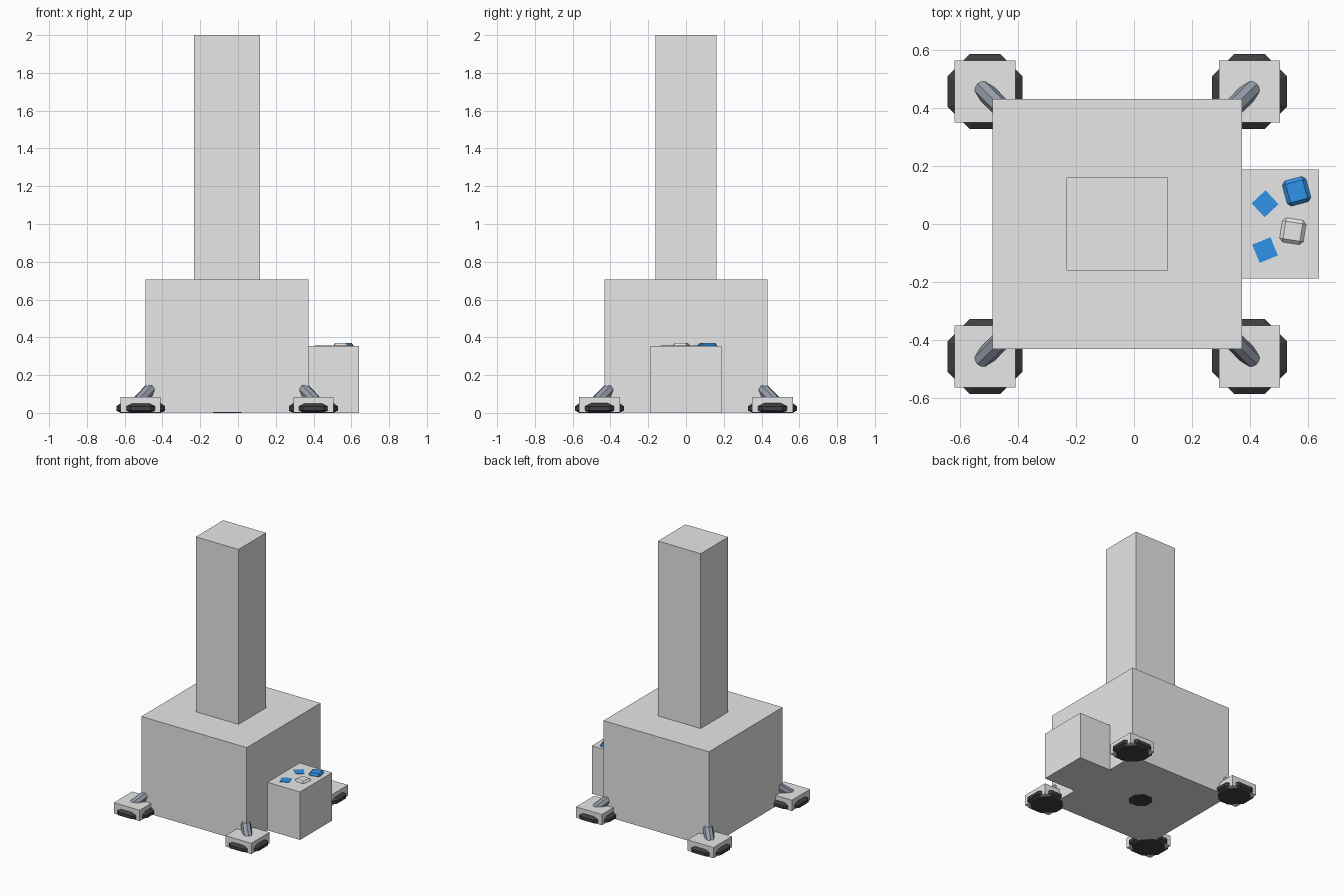
import bpy
import bmesh
from math import radians, pi
from mathutils import Vector

if "Cube" in bpy.data.objects:
    bpy.data.objects.remove(bpy.data.objects["Cube"])


def material(name, rgb):
    m = bpy.data.materials.new(name)
    m.use_nodes = True
    m.diffuse_color = (*rgb, 1)
    m.node_tree.nodes["Principled BSDF"].inputs["Base Color"].default_value = (*rgb, 1)
    return m


grey = material("light grey", (0.8, 0.8, 0.8))
blue = material("button blue", (0.03, 0.29, 0.8))
steel = material("blue steel", (0.3, 0.34, 0.4))
rubber = material("dark rubber", (0.05, 0.05, 0.055))
white = material("pale button", (0.85, 0.85, 0.85))


def finish(name, bm, mat, location=(0, 0, 0)):
    bmesh.ops.recalc_face_normals(bm, faces=bm.faces)
    mesh = bpy.data.meshes.new(name)
    bm.to_mesh(mesh)
    bm.free()
    mesh.materials.append(mat)
    ob = bpy.data.objects.new(name, mesh)
    ob.location = location
    bpy.context.collection.objects.link(ob)
    return ob


def box(name, mat, center, size, bottom, top, turn=0, bevel=0):
    bm = bmesh.new()
    bmesh.ops.create_cube(bm, size=1)
    bmesh.ops.scale(bm, vec=(size[0], size[1], top - bottom), verts=bm.verts)
    if bevel:
        bmesh.ops.bevel(bm, geom=bm.edges[:], offset=bevel, segments=1, affect='EDGES')
    ob = finish(name, bm, mat, (center[0], center[1], (bottom + top) / 2))
    ob.rotation_euler.z = radians(turn)
    return ob


def wheel(name, center, scale=1):
    """Flat eight-sided disc with chamfered rims."""
    bm = bmesh.new()
    rings = []
    for radius, z in ((0.115, 0), (0.14, 0.012), (0.14, 0.035), (0.11, 0.055)):
        ring = bmesh.ops.create_circle(bm, segments=8, radius=radius * scale)["verts"]
        bmesh.ops.rotate(bm, verts=ring, matrix=turn_half)
        bmesh.ops.translate(bm, verts=ring, vec=(0, 0, z))
        rings.append(ring)
    for low, high in zip(rings, rings[1:]):
        for i in range(8):
            j = (i + 1) % 8
            bm.faces.new((low[i], low[j], high[j], high[i]))
    bm.faces.new(rings[0])
    bm.faces.new(rings[-1])
    return finish(name, bm, rubber, center)


def strut(name, start, end, radius):
    axis = Vector(end) - Vector(start)
    bm = bmesh.new()
    bmesh.ops.create_cone(bm, cap_ends=True, segments=8, radius1=radius,
                          radius2=radius, depth=axis.length)
    ob = finish(name, bm, steel, (Vector(start) + Vector(end)) / 2)
    ob.rotation_euler = axis.to_track_quat('Z', 'Y').to_euler()
    return ob


from mathutils import Matrix
turn_half = Matrix.Rotation(pi / 8, 3, 'Z')
MID = -0.058

# Main masses
box("body", grey, (MID, 0), (0.863, 0.863), 0.002, 0.705)
box("column", grey, (MID, 0), (0.35, 0.322), 0.70, 2.0)
box("side_box", grey, (0.5, 0), (0.28, 0.376), 0, 0.355)

# Four feet, each with a wheel and a slanted strut into the body
for sx, side in ((1, "left"), (-1, "right")):
    for sy, end in ((-1, "front"), (1, "back")):
        tag = end + "_" + side
        x, y = MID + sx * 0.457, sy * 0.458
        box(tag + "_foot", grey, (x, y), (0.212, 0.215), 0.003, 0.083)
        wheel(tag + "_wheel", (x, y, 0))
        strut(tag + "_strut", (x + sx * 0.012, y + sy * 0.012, 0.06),
              (x - sx * 0.09, y - sy * 0.09, 0.165), 0.034)

# Hub disc set in the underside
wheel("underside_hub", (MID, 0, 0), 0.7)

# Buttons on the side box: two flush, two raised
box("flush_button_back", blue, (0.453, 0.07), (0.066, 0.066), 0.35, 0.358, 43)
box("flush_button_front", blue, (0.453, -0.09), (0.068, 0.068), 0.35, 0.358, 22)
box("raised_button_back", blue, (0.562, 0.113), (0.085, 0.09), 0.335, 0.371, 15, 0.012)
box("raised_button_front", white, (0.549, -0.025), (0.083, 0.085), 0.335, 0.369, -9, 0.012)
